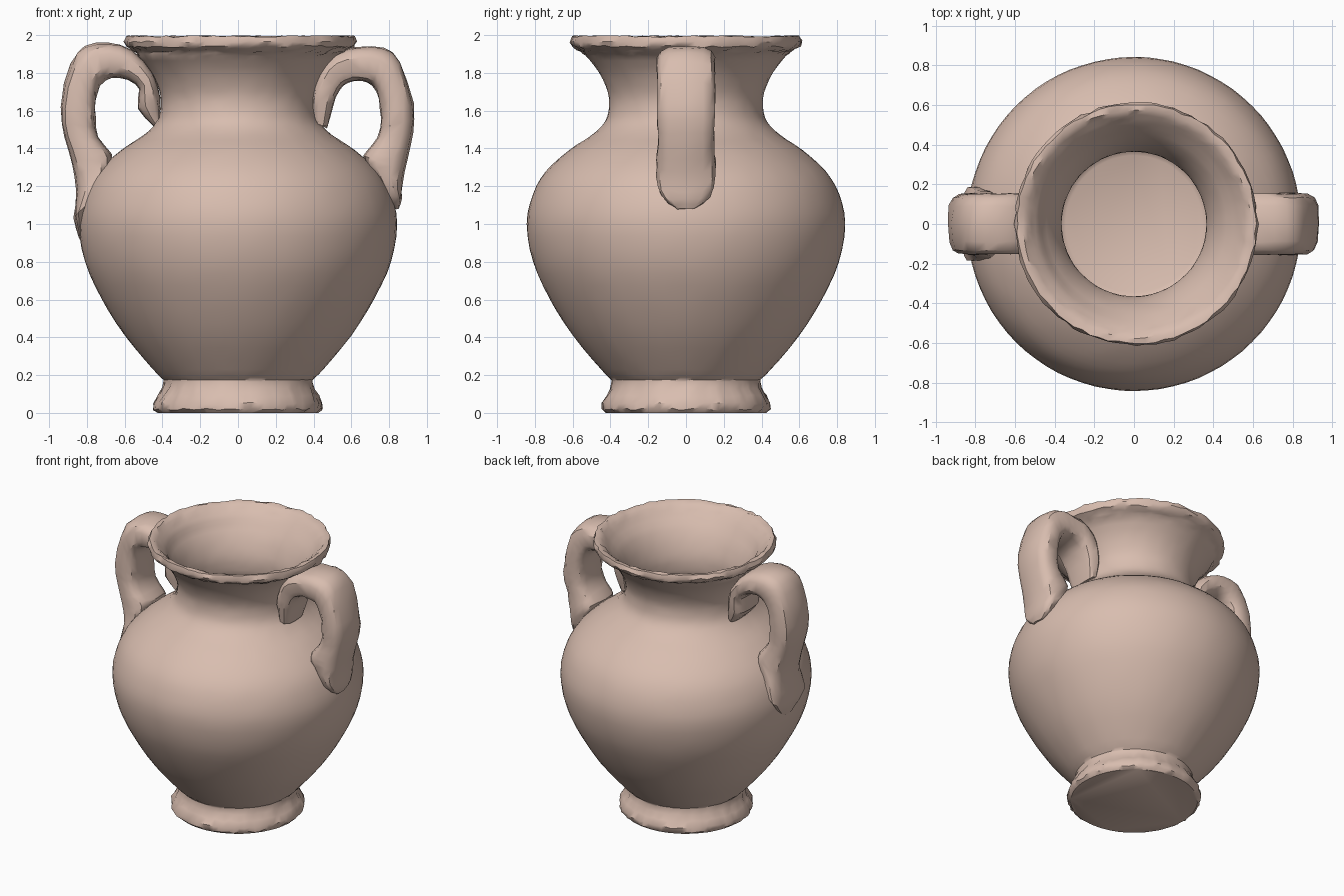
import bpy, bmesh, math, random
from mathutils import Vector

random.seed(4)


def smooth_path(points, steps):
    # Catmull-Rom curve through tuples of any length
    vs = [Vector(p) for p in points]
    vs = [2 * vs[0] - vs[1]] + vs + [2 * vs[-1] - vs[-2]]
    out = []
    for i in range(1, len(vs) - 2):
        a, b, c, d = vs[i - 1:i + 3]
        for s in range(steps):
            t = s / steps
            out.append(0.5 * (2 * b + (c - a) * t + (2 * a - 5 * b + 4 * c - d) * t ** 2
                              + (3 * b - a - 3 * c + d) * t ** 3))
    return out + [vs[-2]]


def skin(name, rings, angle):
    # bridge closed rings of points and cap both ends
    bm = bmesh.new()
    rows = [[bm.verts.new(p) for p in ring] for ring in rings]
    n = len(rows[0])
    for a, b in zip(rows, rows[1:]):
        for i in range(n):
            j = (i + 1) % n
            bm.faces.new((a[i], a[j], b[j], b[i]))
    bm.faces.new(rows[0][::-1])
    bm.faces.new(rows[-1])
    bmesh.ops.recalc_face_normals(bm, faces=bm.faces)
    mesh = bpy.data.meshes.new(name)
    bm.to_mesh(mesh)
    bm.free()
    obj = bpy.data.objects.new(name, mesh)
    bpy.context.collection.objects.link(obj)
    clay = bpy.data.materials.get("clay") or bpy.data.materials.new("clay")
    clay.diffuse_color = (0.69, 0.51, 0.43, 1)
    mesh.materials.append(clay)
    bpy.ops.object.select_all(action='DESELECT')
    obj.select_set(True)
    bpy.context.view_layer.objects.active = obj
    bpy.ops.object.shade_smooth_by_angle(angle=math.radians(angle))
    return obj


# Vessel: foot, outer wall, rim, hollow inside
foot = [(0.425, 0.0), (0.445, 0.02), (0.447, 0.05), (0.425, 0.09), (0.402, 0.13), (0.395, 0.165)]
outer = [(0.395, 0.175), (0.45, 0.23), (0.60, 0.41), (0.725, 0.61), (0.81, 0.80), (0.843, 1.0),
         (0.81, 1.16), (0.74, 1.28), (0.62, 1.39), (0.50, 1.47), (0.43, 1.54), (0.408, 1.62),
         (0.415, 1.70), (0.46, 1.80), (0.53, 1.89), (0.575, 1.925)]
rim = [(0.605, 1.94), (0.613, 1.965), (0.603, 1.993), (0.575, 1.993)]
inner = [(0.55, 1.975), (0.49, 1.91), (0.42, 1.81), (0.375, 1.70), (0.365, 1.61), (0.38, 1.53),
         (0.45, 1.45), (0.60, 1.35), (0.70, 1.25), (0.77, 1.14), (0.80, 1.0), (0.765, 0.80),
         (0.68, 0.61), (0.555, 0.41), (0.40, 0.22), (0.345, 0.18)]
profile = foot + smooth_path(outer, 3) + rim + smooth_path(inner, 3)
SIDES = 80
worn = range(len(foot) + 43, len(foot) + 51)
rings = []
for k, (r, z) in enumerate(profile):
    ring = []
    for i in range(SIDES):
        a = math.tau * i / SIDES
        # the rim sits slightly off centre and is worn, like the foot
        shift = 0.012 if z > 1.9 else 0
        jit = 0.006 if k in worn or 0 < k < len(foot) - 1 else 0.001
        rr = r + random.uniform(-jit, jit)
        zz = max(0, min(2, z + random.uniform(-jit, jit))) if k else 0
        ring.append((rr * math.cos(a) + shift, rr * math.sin(a), zz))
    rings.append(ring)
skin("vessel", rings, 40)

# Handles: (outer x, outer z, inner x, inner z, half width) from neck to shoulder
right = [(0.40, 1.54, 0.475, 1.51, 0.11), (0.39, 1.66, 0.505, 1.63, 0.14), (0.42, 1.80, 0.54, 1.71, 0.15),
         (0.50, 1.90, 0.58, 1.745, 0.155), (0.64, 1.94, 0.65, 1.755, 0.155), (0.77, 1.93, 0.71, 1.73, 0.155),
         (0.86, 1.86, 0.745, 1.66, 0.155), (0.93, 1.64, 0.755, 1.56, 0.155), (0.925, 1.48, 0.74, 1.46, 0.15),
         (0.895, 1.34, 0.68, 1.385, 0.155), (0.872, 1.22, 0.67, 1.33, 0.16), (0.865, 1.13, 0.77, 1.17, 0.13),
         (0.85, 1.08, 0.80, 1.09, 0.05)]
left = [(0.415, 1.56, 0.45, 1.52, 0.11), (0.41, 1.67, 0.53, 1.61, 0.14), (0.45, 1.80, 0.52, 1.71, 0.15),
        (0.56, 1.92, 0.58, 1.76, 0.155), (0.69, 1.96, 0.67, 1.775, 0.155), (0.81, 1.94, 0.73, 1.73, 0.155),
        (0.885, 1.85, 0.755, 1.65, 0.155), (0.94, 1.62, 0.755, 1.56, 0.155), (0.92, 1.46, 0.74, 1.46, 0.15),
        (0.88, 1.32, 0.68, 1.385, 0.16), (0.855, 1.18, 0.67, 1.33, 0.17), (0.868, 1.03, 0.78, 1.12, 0.19),
        (0.84, 0.92, 0.80, 0.95, 0.06)]


def handle(name, stations, side):
    rings = []
    for ox, oz, ix, iz, w in smooth_path(stations, 2):
        ring = []
        for i in range(14):
            a = math.tau * (i + 0.5) / 14
            # rounded-rectangle strap section
            c, s = (math.copysign(abs(v) ** 0.65, v) for v in (math.cos(a), math.sin(a)))
            j = random.uniform(-0.004, 0.004)
            ring.append((side * ((ox + ix) / 2 + (ox - ix) / 2 * s + j), w * c + j,
                         (oz + iz) / 2 + (oz - iz) / 2 * s + j))
        rings.append(ring)
    skin(name, rings, 35)


handle("right_handle", right, 1)
handle("left_handle", left, -1)
